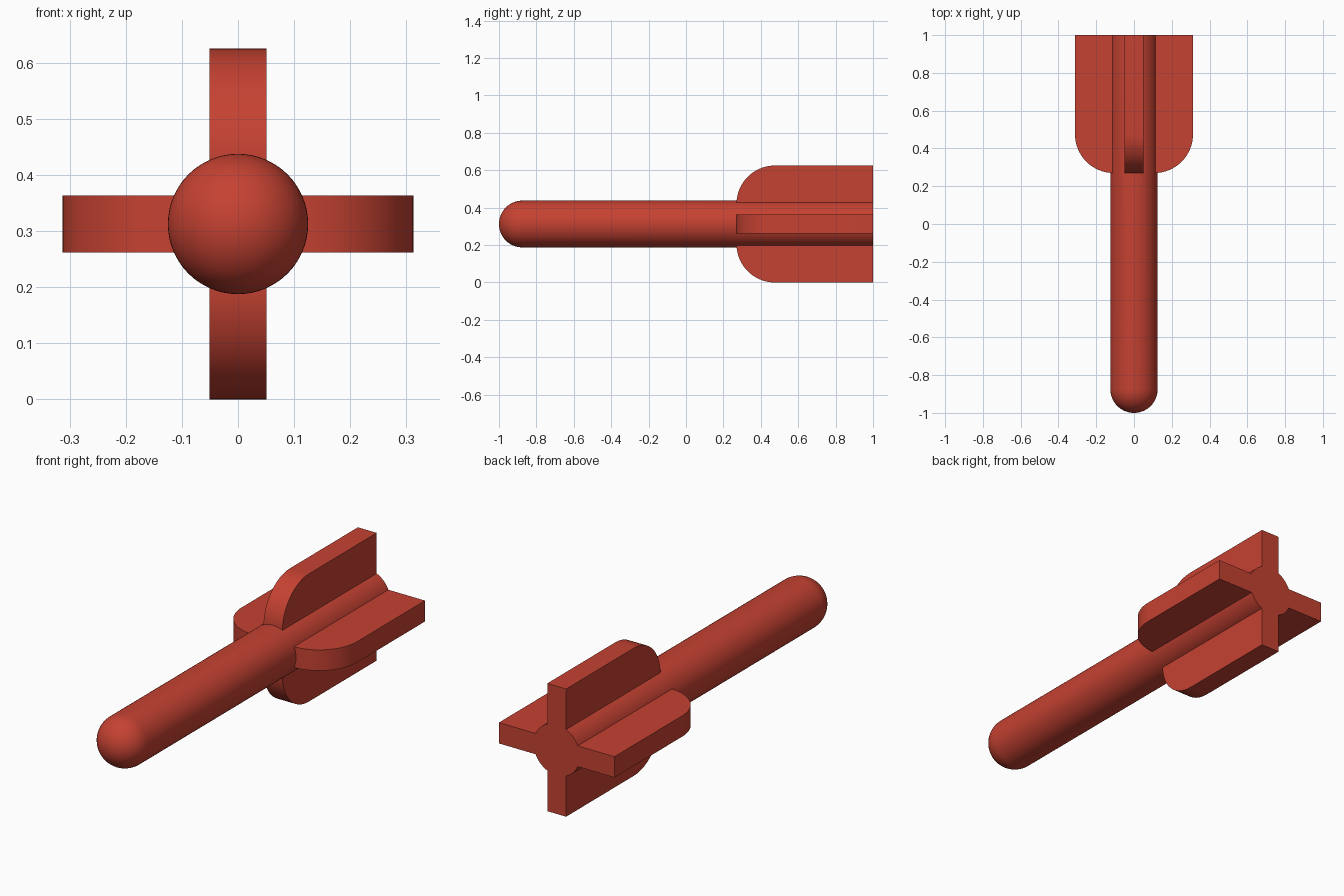
import bpy, bmesh, math
from mathutils import Matrix, Vector

if "Cube" in bpy.data.objects:
    bpy.data.objects.remove(bpy.data.objects["Cube"])

R, OUT, HALF = 0.125, 0.3125, 0.051      # body radius, fin reach, fin half thickness
START, ROUND = 0.27, 0.205               # fin front and corner radius
AXIS = Vector((0, 0, OUT))

red = bpy.data.materials.new("red")
red.diffuse_color = (0.56, 0.054, 0.032, 1)
red.use_nodes = True
red.node_tree.nodes["Principled BSDF"].inputs["Base Color"].default_value = red.diffuse_color


def make_object(name, bm):
    bmesh.ops.recalc_face_normals(bm, faces=bm.faces)
    mesh = bpy.data.meshes.new(name)
    bm.to_mesh(mesh)
    bm.free()
    mesh.materials.append(red)
    ob = bpy.data.objects.new(name, mesh)
    bpy.context.collection.objects.link(ob)
    return ob


# Round-nosed rod: profile spun about the y axis, running past the tail for trimming
bm = bmesh.new()
profile = [(R * math.sin(a), -1 + R - R * math.cos(a))
           for a in (math.pi / 2 * i / 16 for i in range(17))]
profile += [(R, 1.05), (0, 1.05)]
verts = [bm.verts.new((r, y, OUT)) for r, y in profile]
edges = [bm.edges.new(p) for p in zip(verts, verts[1:])]
bmesh.ops.spin(bm, geom=verts + edges, cent=AXIS, axis=(0, 1, 0),
               angle=math.tau, steps=64, use_merge=True)
bmesh.ops.remove_doubles(bm, verts=bm.verts, dist=1e-5)
body = make_object("dart_body", bm)


def make_fin(angle):
    """Plate with a rounded front outer corner, turned about the rod axis."""
    bm = bmesh.new()
    pts = [(0.03, 1.1), (0.03, START)]
    for i in range(17):
        a = math.pi / 2 * i / 16
        pts.append((OUT - ROUND + ROUND * math.sin(a), START + ROUND - ROUND * math.cos(a)))
    pts.append((OUT, 1.1))
    face = bm.faces.new([bm.verts.new((-HALF, y, r)) for r, y in pts])
    ext = bmesh.ops.extrude_face_region(bm, geom=[face])["geom"]
    bmesh.ops.translate(bm, vec=(2 * HALF, 0, 0),
                        verts=[v for v in ext if isinstance(v, bmesh.types.BMVert)])
    bmesh.ops.transform(bm, verts=bm.verts,
                        matrix=Matrix.Translation(AXIS) @ Matrix.Rotation(angle, 4, 'Y'))
    return make_object("fin", bm)


# Four tail fins fused to the rod
bpy.context.view_layer.objects.active = body
for k in range(4):
    fin = make_fin(k * math.pi / 2)
    mod = body.modifiers.new("fuse", 'BOOLEAN')
    mod.operation, mod.solver, mod.object = 'UNION', 'EXACT', fin
    bpy.ops.object.modifier_apply(modifier=mod.name)
    bpy.data.objects.remove(fin)

# Flat tail end
bm = bmesh.new()
bm.from_mesh(body.data)
bmesh.ops.bisect_plane(bm, geom=bm.verts[:] + bm.edges[:] + bm.faces[:],
                       plane_co=(0, 1, 0), plane_no=(0, 1, 0), clear_outer=True)
rim = [e for e in bm.edges if e.is_boundary and all(v.co.y > 0.999 for v in e.verts)]
bmesh.ops.triangle_fill(bm, edges=rim, use_beauty=True, normal=(0, 1, 0))
bmesh.ops.recalc_face_normals(bm, faces=bm.faces)
bm.to_mesh(body.data)
bm.free()

body.select_set(True)
bpy.ops.object.shade_smooth_by_angle(angle=math.radians(30))
